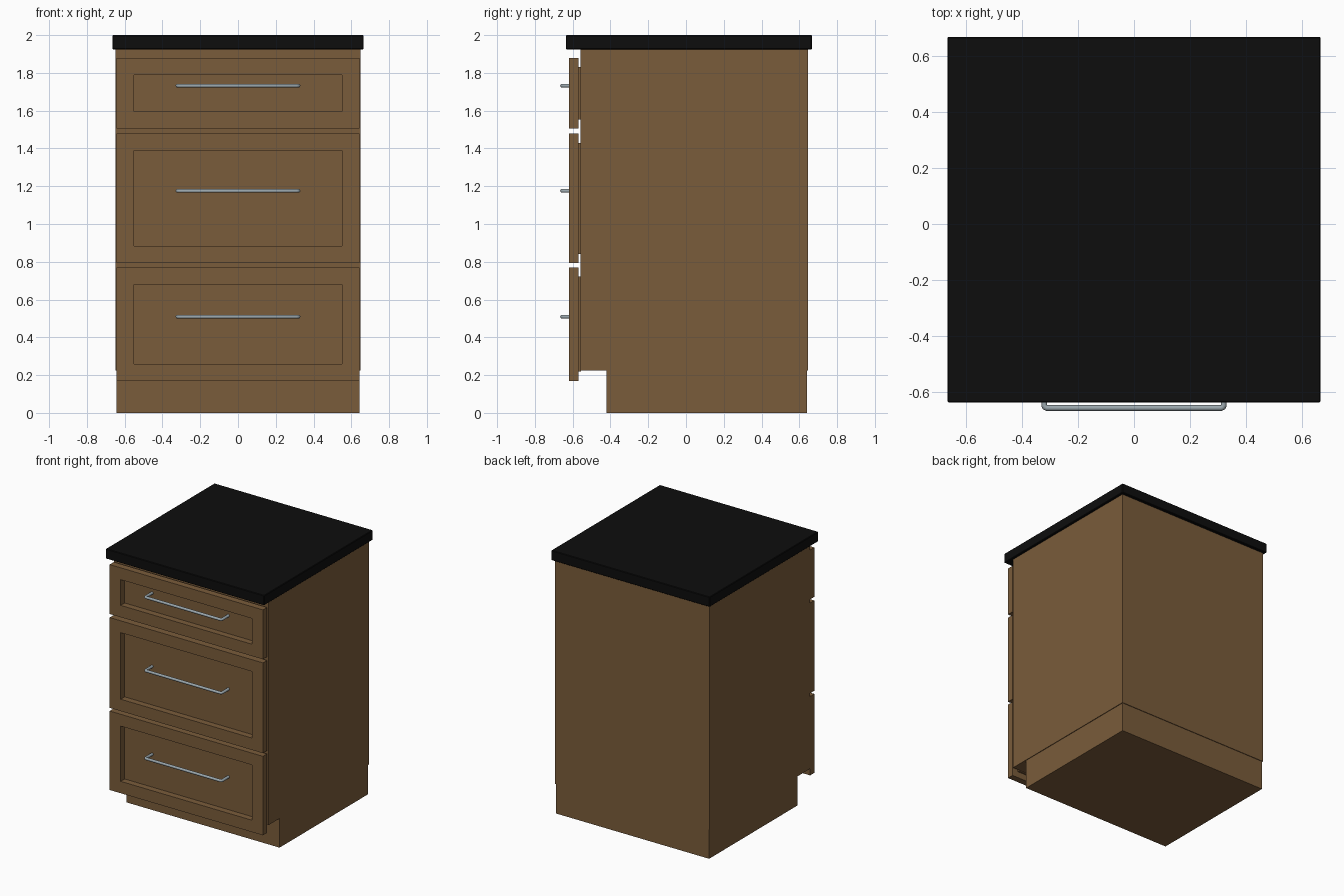
import bpy, bmesh, math
from mathutils import Vector

if "Cube" in bpy.data.objects:
    bpy.data.objects.remove(bpy.data.objects["Cube"])


def material(name, rgb):
    m = bpy.data.materials.new(name)
    m.diffuse_color = (*rgb, 1)
    m.use_nodes = True
    m.node_tree.nodes["Principled BSDF"].inputs["Base Color"].default_value = m.diffuse_color
    return m


WOOD = material("brown wood", (0.195, 0.107, 0.043))
STONE = material("black stone", (0.004, 0.004, 0.004))
STEEL = material("brushed steel", (0.33, 0.39, 0.42))


def box(name, x, y, z, mat, bevel=0.0):
    """Box from (min, max) pairs on each axis."""
    bm = bmesh.new()
    bmesh.ops.create_cube(bm, size=1)
    for v in bm.verts:
        v.co = Vector([r[0] if c < 0 else r[1] for c, r in zip(v.co, (x, y, z))])
    if bevel:
        bmesh.ops.bevel(bm, geom=bm.edges[:], offset=bevel, segments=1, affect='EDGES')
    me = bpy.data.meshes.new(name)
    bm.to_mesh(me)
    bm.free()
    me.materials.append(mat)
    ob = bpy.data.objects.new(name, me)
    bpy.context.collection.objects.link(ob)
    return ob


def handle(name, z):
    """Round bar pull bent back to the drawer panel at both ends."""
    cu = bpy.data.curves.new(name, 'CURVE')
    cu.dimensions = '3D'
    cu.bevel_depth = 0.0105
    cu.bevel_resolution = 3
    cu.use_fill_caps = True
    half = [(0.32, -0.568), (0.32, -0.646), (0.317, -0.653), (0.31, -0.656)]
    path = [(-x, y) for x, y in half] + half[::-1]
    sp = cu.splines.new('POLY')
    sp.points.add(len(path) - 1)
    for p, (x, y) in zip(sp.points, path):
        p.co = (x, y, z, 1)
    cu.materials.append(STEEL)
    ob = bpy.data.objects.new(name, cu)
    bpy.context.collection.objects.link(ob)
    bpy.ops.object.select_all(action='DESELECT')
    bpy.context.view_layer.objects.active = ob
    ob.select_set(True)
    bpy.ops.object.convert(target='MESH')
    bpy.ops.object.shade_smooth_by_angle(angle=math.radians(50))


# Main body
box("countertop", (-0.665, 0.665), (-0.636, 0.667), (1.925, 2.0), STONE, 0.004)
box("cabinet_body", (-0.648, 0.648), (-0.558, 0.646), (0.225, 1.925), WOOD)
box("plinth", (-0.643, 0.643), (-0.42, 0.641), (0.0, 0.225), WOOD)

# Drawers: framed front, recessed panel and pull
OUT, IN, RAIL = 0.643, 0.55, 0.09
FRONT = (-0.62, -0.57)
for label, z0, z1 in (("top", 1.505, 1.88), ("middle", 0.793, 1.478), ("bottom", 0.17, 0.769)):
    n = label + "_drawer_"
    box(n + "left_stile", (-OUT, -IN), FRONT, (z0, z1), WOOD)
    box(n + "right_stile", (IN, OUT), FRONT, (z0, z1), WOOD)
    box(n + "lower_rail", (-IN, IN), FRONT, (z0, z0 + RAIL), WOOD)
    box(n + "upper_rail", (-IN, IN), FRONT, (z1 - RAIL, z1), WOOD)
    box(n + "panel", (-0.595, 0.595), (-0.572, -0.557), (z0 + 0.048, z1 - 0.048), WOOD)
    handle(n + "handle", (z0 + z1) / 2 + 0.04)
